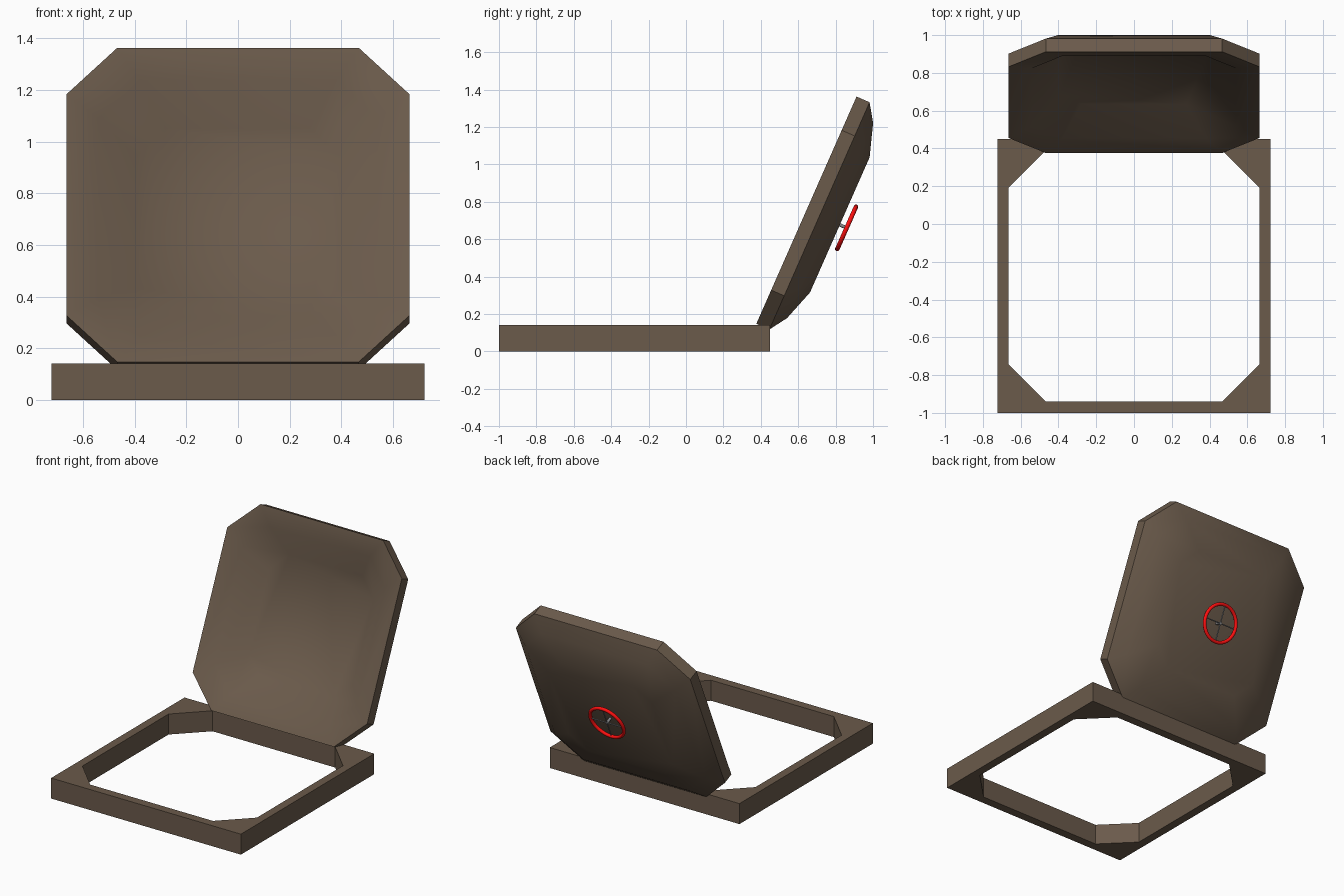
import bpy, bmesh
from math import radians, pi
from mathutils import Matrix

if "Cube" in bpy.data.objects:
    bpy.data.objects.remove(bpy.data.objects["Cube"])

def material(name, rgb):
    m = bpy.data.materials.new(name)
    m.diffuse_color = (*rgb, 1)
    m.use_nodes = True
    m.node_tree.nodes["Principled BSDF"].inputs["Base Color"].default_value = m.diffuse_color
    return m

BROWN = material("brown_paint", (0.145, 0.103, 0.07))
RED = material("red_paint", (1.0, 0.005, 0.005))
STEEL = material("dark_steel", (0.25, 0.25, 0.26))

# Lid space: origin at the middle of the open lid's inner face, -z points outwards
LID = (Matrix.Translation((0, 0.376, 0.148)) @ Matrix.Rotation(radians(66.2), 4, 'X')
       @ Matrix.Translation((0, 0.664, 0)))

def octagon(hx, hy, c):
    """Rectangle with cut corners, counter-clockwise."""
    return [(hx, -hy + c), (hx, hy - c), (hx - c, hy), (-hx + c, hy),
            (-hx, hy - c), (-hx, -hy + c), (-hx + c, -hy), (hx - c, -hy)]

def finish(mat, name, angle=30):
    ob = bpy.context.object
    ob.name = name
    ob.data.materials.clear()
    ob.data.materials.append(mat)
    bpy.ops.object.shade_smooth_by_angle(angle=radians(angle))
    return ob

def activate(ob):
    bpy.context.collection.objects.link(ob)
    bpy.ops.object.select_all(action='DESELECT')
    bpy.context.view_layer.objects.active = ob
    ob.select_set(True)

# Hatch frame: rectangle with an octagonal opening, extruded
curve = bpy.data.curves.new("hatch_frame", 'CURVE')
curve.dimensions = '2D'
curve.fill_mode = 'BOTH'
curve.extrude = 0.0705
for outline in ([(-.722, -.725), (.722, -.725), (.722, .725), (-.722, .725)],
                octagon(0.664, 0.665, 0.197)):
    s = curve.splines.new('POLY')
    s.points.add(len(outline) - 1)
    s.use_cyclic_u = True
    for p, (x, y) in zip(s.points, outline):
        p.co = (x, y - 0.275, 0, 1)
frame = bpy.data.objects.new("hatch_frame", curve)
frame.location.z = 0.0705
activate(frame)
bpy.ops.object.convert(target='MESH')
finish(BROWN, "hatch_frame", 20)

# Lid: dished octagonal shell, lofted from inner floor over the rim to outer crown
profile = [(0.395, 0.165), (0.54, 0.03), (0.664, 0),
           (0.664, 0.076), (0.57, 0.138), (0.395, 0.195)]
bm = bmesh.new()
rings = [[bm.verts.new((x, y, -n)) for x, y in octagon(h, h, 0.197 * h / 0.664)] for h, n in profile]
for a, b in zip(rings, rings[1:]):
    for i in range(8):
        j = (i + 1) % 8
        bm.faces.new((a[i], a[j], b[j], b[i]))
bm.faces.new(rings[0])
bm.faces.new(rings[-1])
bmesh.ops.recalc_face_normals(bm, faces=bm.faces)
mesh = bpy.data.meshes.new("hatch_lid")
bm.to_mesh(mesh)
lid = bpy.data.objects.new("hatch_lid", mesh)
lid.matrix_world = LID
activate(lid)
finish(BROWN, "hatch_lid", 44)

# Hand wheel: red rim, crossed spokes and a stem to the lid
WHEEL_Z = -0.235
bpy.ops.mesh.primitive_torus_add(major_radius=0.124, minor_radius=0.012, major_segments=32, minor_segments=8)
finish(RED, "wheel_rim", 60).matrix_world = LID @ Matrix.Translation((0, 0, WHEEL_Z))

def rod(name, radius, length, place):
    bpy.ops.mesh.primitive_cylinder_add(vertices=12, radius=radius, depth=length)
    finish(STEEL, name, 40).matrix_world = LID @ place

hub = Matrix.Translation((0, 0, WHEEL_Z))
rod("wheel_spoke_across", 0.004, 0.248, hub @ Matrix.Rotation(pi / 2, 4, 'Y'))
rod("wheel_spoke_upright", 0.004, 0.248, hub @ Matrix.Rotation(pi / 2, 4, 'X'))
rod("wheel_stem", 0.009, 0.056, Matrix.Translation((0, 0, -0.213)))
